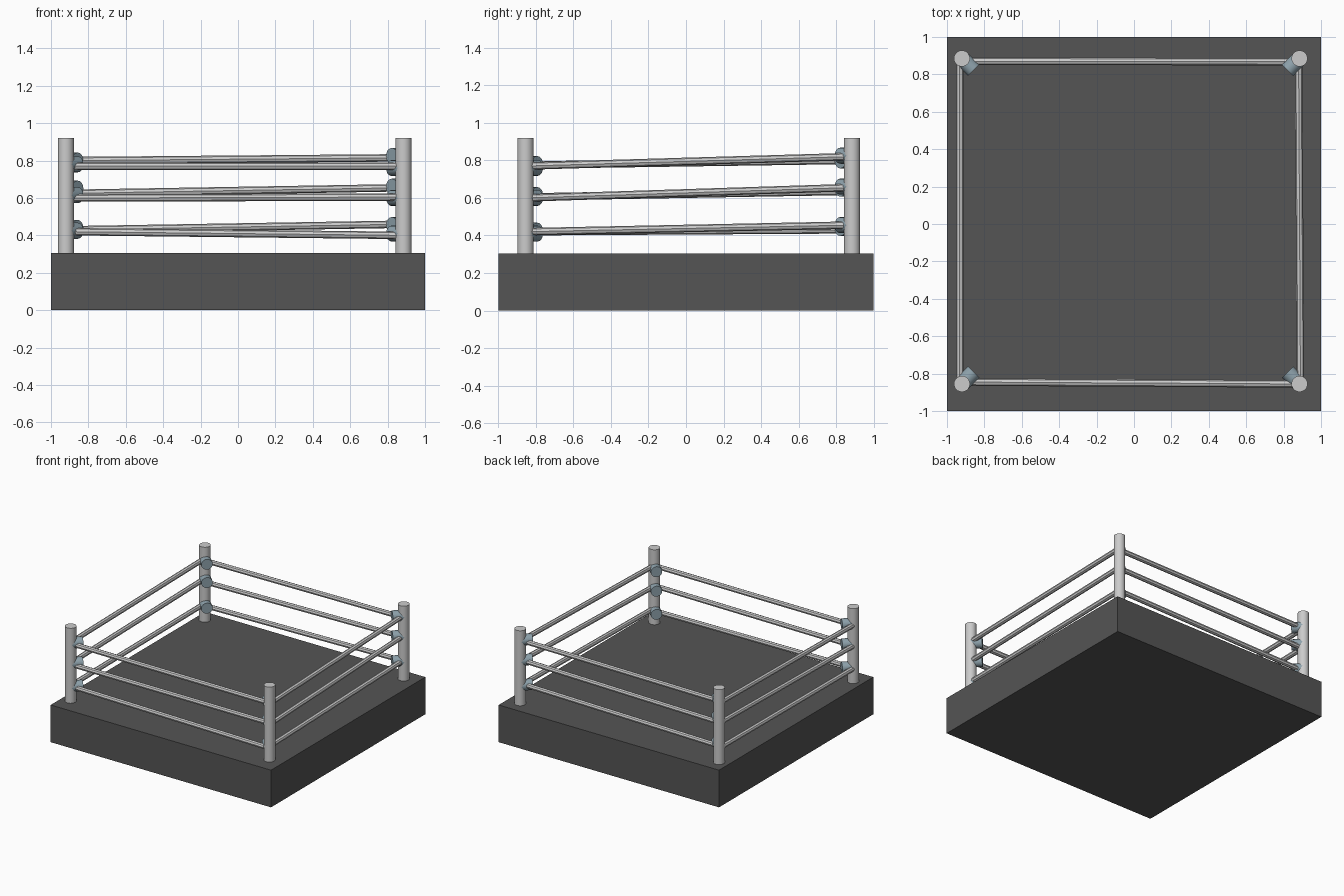
import bpy, math
from mathutils import Vector

if "Cube" in bpy.data.objects:
    bpy.data.objects.remove(bpy.data.objects["Cube"])


def material(name, rgb):
    m = bpy.data.materials.new(name)
    m.diffuse_color = (*rgb, 1)
    m.use_nodes = True
    m.node_tree.nodes["Principled BSDF"].inputs["Base Color"].default_value = m.diffuse_color
    return m


DARK = material("dark_canvas", (0.09, 0.09, 0.09))
STEEL = material("light_steel", (0.62, 0.65, 0.65))
PAD = material("blue_grey_pad", (0.27, 0.36, 0.41))


def rod(name, a, b, radius, sides, mat):
    """Capped cylinder running from point a to point b."""
    a, b = Vector(a), Vector(b)
    d = b - a
    bpy.ops.mesh.primitive_cylinder_add(
        vertices=sides, radius=radius, depth=d.length, location=(a + b) / 2,
        rotation=d.to_track_quat('Z', 'Y').to_euler())
    o = bpy.context.object
    o.name = name
    o.data.materials.append(mat)
    bpy.ops.object.shade_smooth_by_angle(angle=math.radians(40))
    return o


# Platform
TOP = 0.305
bpy.ops.mesh.primitive_cube_add(size=1, location=(0, 0, TOP / 2))
platform = bpy.context.object
platform.name = "platform"
platform.scale = (2, 2, TOP)
bpy.ops.object.transform_apply(location=False, rotation=False, scale=True)
platform.data.materials.append(DARK)

# Corners: position and heights of the three turnbuckle pads
corners = {
    "front_left": ((-0.92, -0.855), (0.425, 0.615, 0.78)),
    "front_right": ((0.885, -0.855), (0.41, 0.60, 0.76)),
    "back_right": ((0.885, 0.885), (0.455, 0.66, 0.825)),
    "back_left": ((-0.92, 0.885), (0.44, 0.65, 0.80)),
}

# Posts with pads pointing diagonally inward
for name, ((x, y), heights) in corners.items():
    rod(name + "_post", (x, y, TOP - 0.01), (x, y, 0.92), 0.043, 24, STEEL)
    dx, dy = -math.copysign(0.063, x), -math.copysign(0.063, y)
    for i, z in enumerate(heights):
        rod(f"{name}_pad_{i + 1}", (x, y, z), (x + dx, y + dy, z), 0.043, 16, PAD)

# Ropes: plan start and end, then end heights from low to high
ropes = {
    "front": ((-0.90, -0.845), (0.885, -0.855),
              ((0.42, 0.40), (0.60, 0.605), (0.77, 0.77))),
    "back": ((-0.90, 0.87), (0.885, 0.868),
             ((0.43, 0.46), (0.625, 0.655), (0.80, 0.815))),
    "left": ((-0.932, -0.845), (-0.932, 0.87),
             ((0.42, 0.43), (0.605, 0.635), (0.775, 0.80))),
    "right": ((0.89, -0.845), (0.88, 0.87),
              ((0.42, 0.455), (0.60, 0.655), (0.77, 0.82))),
}
for name, (a, b, levels) in ropes.items():
    for i, (za, zb) in enumerate(levels):
        rod(f"{name}_rope_{i + 1}", (*a, za), (*b, zb), 0.02, 8, STEEL)
